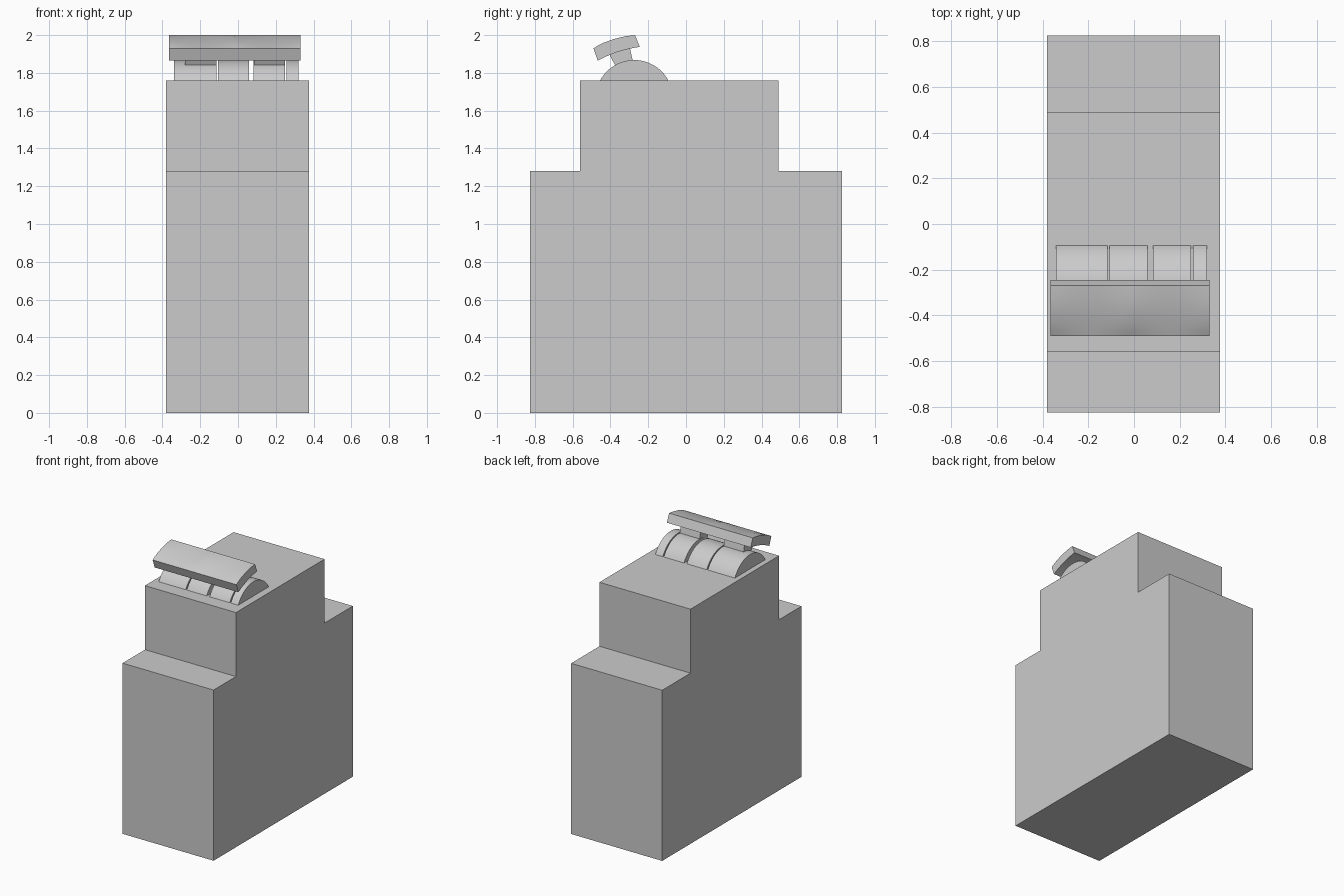
import bpy, bmesh, math

if "Cube" in bpy.data.objects:
    bpy.data.objects.remove(bpy.data.objects["Cube"])


def loft(name, sections, smooth=True):
    """Solid skinned through (x, [(y, z), ...]) sections."""
    bm = bmesh.new()
    rings = [[bm.verts.new((x, y, z)) for y, z in pts] for x, pts in sections]
    n = len(rings[0])
    for a, b in zip(rings, rings[1:]):
        for i in range(n):
            j = (i + 1) % n
            bm.faces.new((a[i], a[j], b[j], b[i]))
    bm.faces.new(rings[0])
    bm.faces.new(rings[-1])
    bmesh.ops.recalc_face_normals(bm, faces=bm.faces)
    me = bpy.data.meshes.new(name)
    bm.to_mesh(me)
    bm.free()
    ob = bpy.data.objects.new(name, me)
    bpy.context.collection.objects.link(ob)
    if smooth:
        bpy.ops.object.select_all(action='DESELECT')
        ob.select_set(True)
        bpy.context.view_layer.objects.active = ob
        bpy.ops.object.shade_smooth_by_angle(angle=math.radians(30))
    return ob


def extrude(name, pts, x0, x1, smooth=True):
    return loft(name, [(x0, pts), (x1, pts)], smooth)


# stepped housing
extrude("housing", [(-.825, 0), (.825, 0), (.825, 1.28), (.49, 1.28),
                    (.49, 1.76), (-.56, 1.76), (-.56, 1.28), (-.825, 1.28)],
        -.38, .375, smooth=False)

# rounded hub slices under the lever
R, CY, CZ = .205, -.274, 1.663
half = math.acos((1.76 - CZ) / R)
cap = []
for i in range(25):
    a = -half + 2 * half * i / 24
    cap.append((CY + R * math.sin(a), CZ + R * math.cos(a)))
for k, (x0, x1) in enumerate([(-.34, -.115), (-.107, .058), (.082, .25), (.258, .32)]):
    extrude(f"hub_slice_{k + 1}", cap, x0, x1)

# two stems joining the hub to the lever plate
stem = [(-.405, 1.897), (-.37, 1.83), (-.28, 1.855), (-.297, 1.932)]
for k, (x0, x1) in enumerate([(-.28, -.115), (.085, .25)]):
    extrude(f"lever_stem_{k + 1}", stem, x0, x1, smooth=False)

# arched lever plate with two shallow finger dishes meeting at a centre crease
top = [(-.49, 1.93), (-.465, 1.945), (-.435, 1.96), (-.38, 1.98),
       (-.32, 1.994), (-.27, 2.0)]
under = [(-.245, 1.938), (-.30, 1.928), (-.36, 1.912), (-.42, 1.888), (-.467, 1.865)]
sections = []
N = 24
for i in range(N + 1):
    t = i / N
    f = abs(math.sin(2 * math.pi * t))
    dished = [(y, z - .008 * f * math.sin(math.pi * k / 5)) for k, (y, z) in enumerate(top)]
    sections.append((-.365 + .695 * t, dished + under))
loft("lever_plate", sections)
